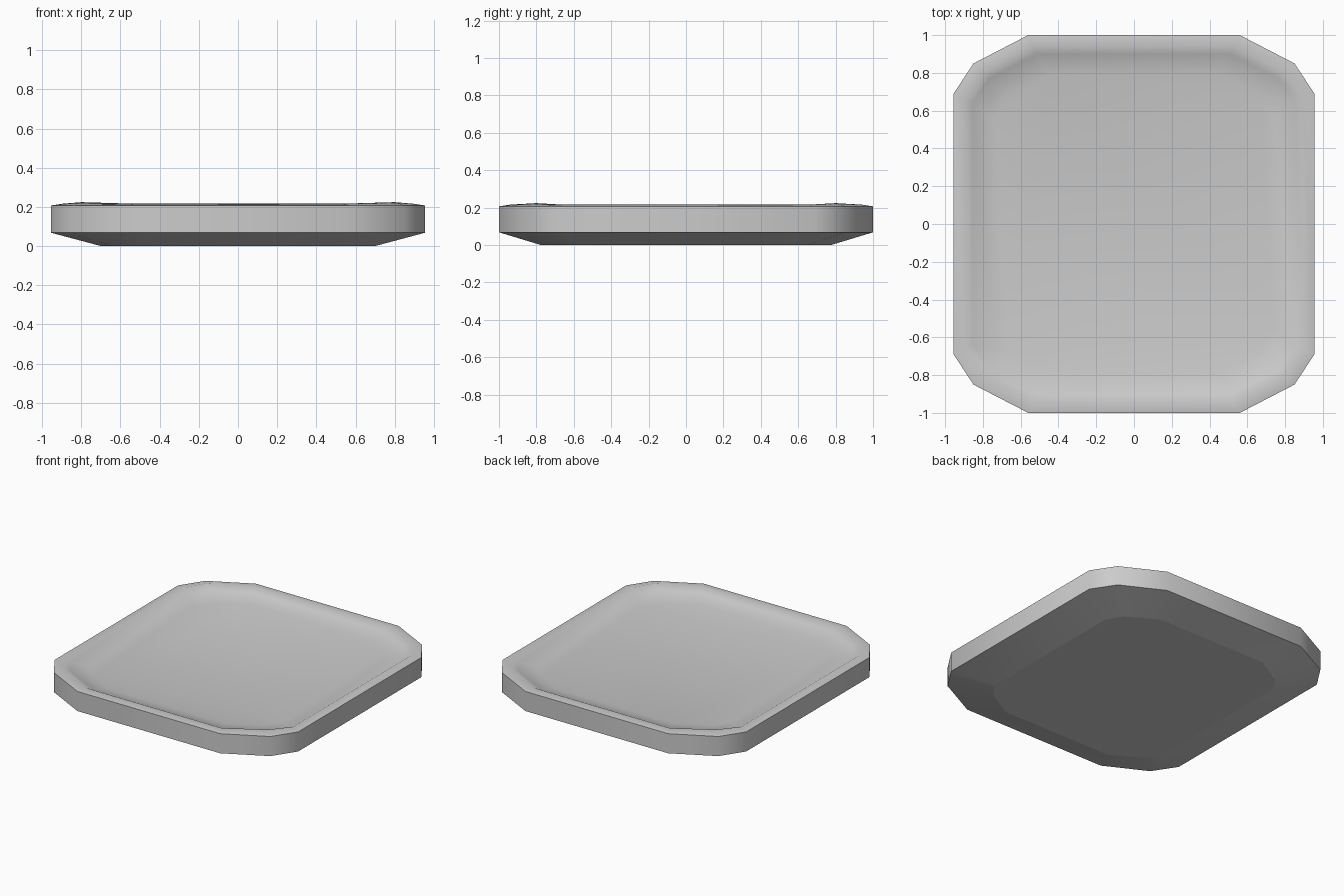
import bpy
import bmesh

if "Cube" in bpy.data.objects:
    bpy.data.objects.remove(bpy.data.objects["Cube"])

# Each ring: height at the sides, height at the corner points, and the
# three outline points of one quadrant (long side, corner, short side)
RINGS = [
    (0.000, 0.000, [(0.700, 0.54), (0.640, 0.65), (0.43, 0.775)]),  # base
    (0.068, 0.068, [(0.955, 0.69), (0.850, 0.85), (0.56, 1.00)]),   # lower edge
    (0.207, 0.207, [(0.955, 0.69), (0.850, 0.85), (0.56, 1.00)]),   # upper edge
    (0.216, 0.224, [(0.895, 0.66), (0.800, 0.80), (0.53, 0.94)]),   # rim crest
    (0.195, 0.200, [(0.855, 0.64), (0.765, 0.77), (0.51, 0.90)]),   # inner lip
    (0.170, 0.170, [(0.740, 0.56), (0.670, 0.68), (0.45, 0.79)]),   # dish floor
]
SHARP_RINGS = (0, 1, 2)


def ring_verts(bm, side_z, corner_z, pts):
    """Mirror one quadrant into a full 12-sided ring."""
    q = [(x, y, z) for (x, y), z in zip(pts, (side_z, corner_z, side_z))]
    loop = q
    loop = loop + [(-x, y, z) for x, y, z in reversed(q)]
    loop = loop + [(-x, -y, z) for x, y, z in q]
    loop = loop + [(x, -y, z) for x, y, z in reversed(q)]
    return [bm.verts.new(p) for p in loop]


# Shallow tray lofted through the rings
bm = bmesh.new()
rings = [ring_verts(bm, *r) for r in RINGS]
for a, b in zip(rings, rings[1:]):
    n = len(a)
    for i in range(n):
        j = (i + 1) % n
        bm.faces.new((a[i], a[j], b[j], b[i]))
bm.faces.new(list(reversed(rings[0])))
bm.faces.new(rings[-1])
bmesh.ops.recalc_face_normals(bm, faces=bm.faces[:])

# Smooth shading, with hard edges around the base and the outer wall
for f in bm.faces:
    f.smooth = True
for k in SHARP_RINGS:
    ring = rings[k]
    for i in range(len(ring)):
        bm.edges.get((ring[i - 1], ring[i])).smooth = False

mesh = bpy.data.meshes.new("tray")
bm.to_mesh(mesh)
bm.free()
tray = bpy.data.objects.new("tray", mesh)
bpy.context.collection.objects.link(tray)

# Mid-grey finish
mat = bpy.data.materials.new("tray_grey")
mat.diffuse_color = (0.55, 0.55, 0.55, 1.0)
mat.use_nodes = True
mat.node_tree.nodes["Principled BSDF"].inputs["Base Color"].default_value = mat.diffuse_color
mesh.materials.append(mat)
